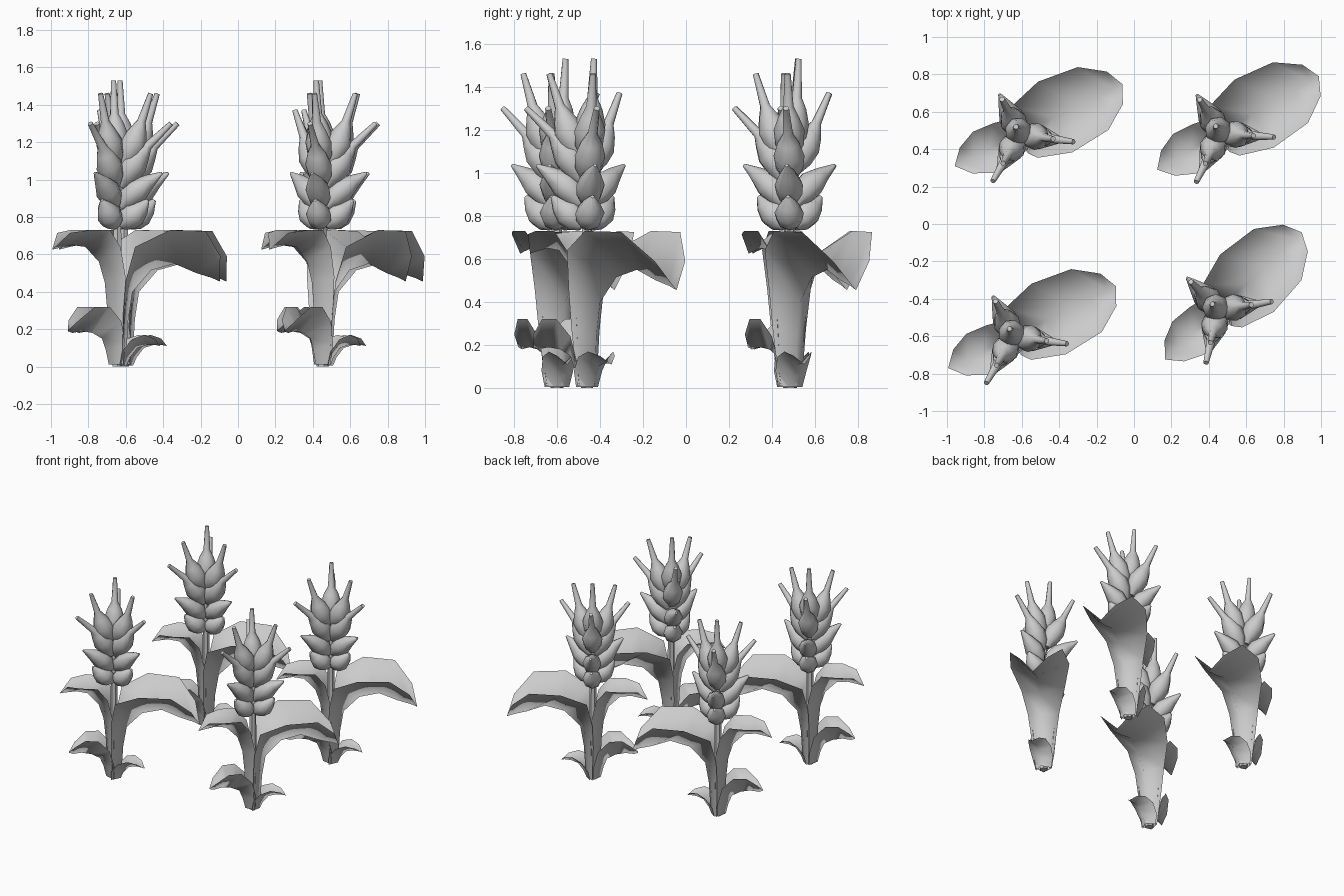
import bpy, bmesh, math
from mathutils import Vector, Matrix

if "Cube" in bpy.data.objects:
    bpy.data.objects.remove(bpy.data.objects["Cube"])


def add_object(name, bm, place, angle):
    bmesh.ops.recalc_face_normals(bm, faces=bm.faces)
    mesh = bpy.data.meshes.new(name)
    bm.to_mesh(mesh)
    bm.free()
    ob = bpy.data.objects.new(name, mesh)
    bpy.context.collection.objects.link(ob)
    ob.matrix_world = place
    bpy.ops.object.select_all(action='DESELECT')
    ob.select_set(True)
    bpy.context.view_layer.objects.active = ob
    bpy.ops.object.shade_smooth_by_angle(angle=math.radians(angle))


def tube(bm, path, turn, sides=8):
    # path of (distance out, height, radius), swept in the vertical plane at angle turn
    out = Vector((math.cos(turn), math.sin(turn), 0))
    side = Vector((-math.sin(turn), math.cos(turn), 0))
    pts = [out * r + Vector((0, 0, z)) for r, z, _ in path]
    rings = []
    for i, p in enumerate(pts):
        t = (pts[min(i + 1, len(pts) - 1)] - pts[max(i - 1, 0)]).normalized()
        n = side.cross(t)
        ring = []
        for k in range(sides):
            a = 2 * math.pi * k / sides
            ring.append(bm.verts.new(p + path[i][2] * (math.cos(a) * side + math.sin(a) * n)))
        rings.append(ring)
    for a, b in zip(rings, rings[1:]):
        for k in range(sides):
            j = (k + 1) % sides
            bm.faces.new((a[k], a[j], b[j], b[k]))
    bm.faces.new(rings[0][::-1])
    bm.faces.new(rings[-1])


def leaf(name, rows, tip, turn, place):
    # rows: midrib out, midrib height, edge out, edge half width, edge height
    bm = bmesh.new()
    strips = []
    for mu, mz, eu, w, ez in rows:
        strips.append([bm.verts.new(c) for c in ((eu, w, ez), (mu, 0, mz), (eu, -w, ez))])
    for a, b in zip(strips, strips[1:]):
        for k in (0, 1):
            bm.faces.new((a[k], a[k + 1], b[k + 1], b[k]))
    end = bm.verts.new((tip[0], 0, tip[1]))
    for k in (0, 1):
        bm.faces.new((strips[-1][k], strips[-1][k + 1], end))
    add_object(name, bm, place @ Matrix.Rotation(math.radians(turn), 4, 'Z'), 110)


BIG = [(.05, .01, 0, .06, .01), (.065, .25, -.01, .09, .28), (.09, .40, -.005, .112, .46),
       (.20, .515, .03, .155, .64), (.34, .55, .21, .21, .73), (.47, .50, .435, .187, .725),
       (.56, .475, .565, .097, .59)]
MID = [(.05, .01, 0, .05, .01), (.06, .30, -.01, .075, .30), (.075, .45, -.005, .09, .48),
       (.11, .56, .03, .10, .64), (.19, .64, .10, .115, .73), (.27, .65, .22, .122, .73),
       (.345, .635, .32, .077, .715)]
LOW = [(.055, .01, 0, .055, .01), (.075, .09, 0, .075, .12), (.10, .15, .03, .085, .24),
       (.16, .18, .11, .09, .32), (.23, .19, .20, .085, .32), (.29, .18, .28, .05, .25)]
SMALL = [(.05, .005, 0, .058, .005), (.07, .05, .01, .075, .08), (.11, .10, .06, .08, .145),
         (.16, .115, .13, .066, .17), (.21, .115, .195, .04, .15)]

# grains: lower two are plain, upper two end in long awns
GRAINS = [
    [(.02, .75, .025), (.05, .78, .06), (.09, .815, .068), (.13, .85, .045), (.165, .89, .01)],
    [(.02, .85, .025), (.06, .90, .06), (.11, .945, .066), (.17, .99, .04), (.24, 1.035, .008)],
    [(.02, .96, .025), (.05, 1.02, .063), (.09, 1.08, .072), (.13, 1.14, .05),
     (.165, 1.18, .024), (.29, 1.30, .014)],
    [(.02, 1.07, .03), (.055, 1.13, .066), (.09, 1.20, .072), (.112, 1.26, .048),
     (.13, 1.31, .024), (.18, 1.46, .014)],
]
# the back column sits higher and more upright
BACK = GRAINS[:2] + [
    [(.02, 1.0, .025), (.045, 1.06, .063), (.08, 1.12, .072), (.115, 1.18, .05),
     (.14, 1.23, .024), (.21, 1.37, .014)],
    [(0, 1.1, .03), (.01, 1.16, .065), (.02, 1.23, .072), (.03, 1.30, .05),
     (.035, 1.35, .024), (.045, 1.53, .014)],
]

PLANTS = [(-.61, .48, 0), (.46, .485, 4), (-.645, -.60, 0), (.45, -.46, 17)]
for x, y, turn in PLANTS:
    place = Matrix.Translation((x, y, 0)) @ Matrix.Rotation(math.radians(turn), 4, 'Z')
    # stem
    bm = bmesh.new()
    tube(bm, [(0, 0, .03), (0, .5, .025), (0, 1.15, .022)], 0, 6)
    add_object("stem", bm, place, 40)
    # ear of grains in three columns
    bm = bmesh.new()
    for ang, column in ((-8, GRAINS), (240, GRAINS), (117, BACK)):
        for path in column:
            tube(bm, path, math.radians(ang))
    add_object("grain_ear", bm, place, 50)
    # leaves
    leaf("large_leaf", BIG, (.61, .455), 26, place)
    leaf("opposite_leaf", MID, (.388, .625), 206, place)
    leaf("low_leaf", LOW, (.32, .19), 214, place)
    leaf("small_leaf", SMALL, (.235, .11), 12, place)
